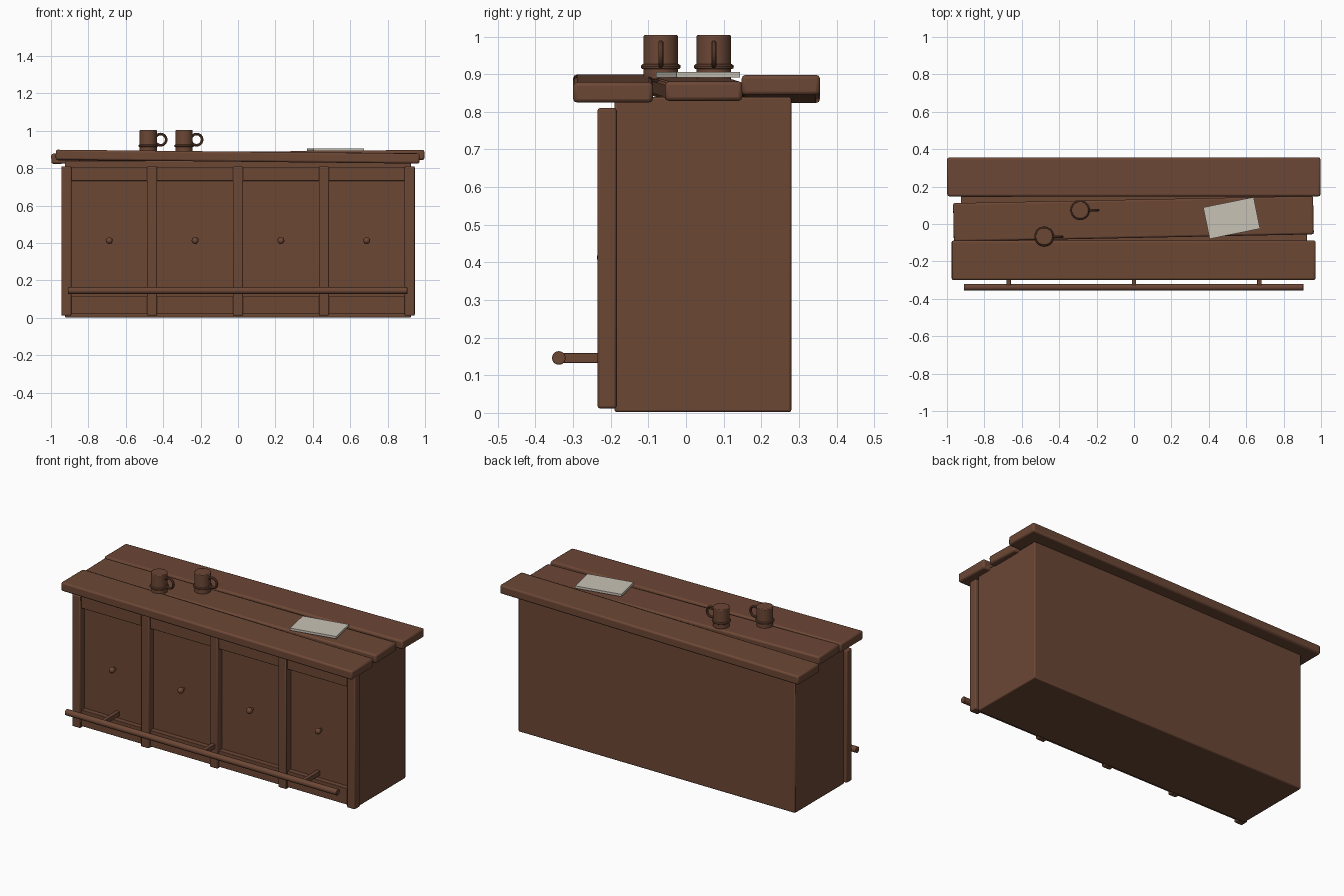
import bpy
from math import radians, pi

default = bpy.data.objects.get("Cube")
if default:
    bpy.data.objects.remove(default, do_unlink=True)


def material(name, rgb):
    m = bpy.data.materials.new(name)
    m.use_nodes = True
    m.diffuse_color = (*rgb, 1)
    m.node_tree.nodes["Principled BSDF"].inputs["Base Color"].default_value = (*rgb, 1)
    return m


wood = material("brown wood", (0.15, 0.063, 0.036))
paper = material("pale paper", (0.58, 0.54, 0.46))


def finish(name, mat, bevel=0.0):
    ob = bpy.context.object
    ob.name = name
    ob.data.materials.append(mat)
    if bevel:
        mod = ob.modifiers.new("Soft edges", "BEVEL")
        mod.width = bevel
        mod.segments = 2
    bpy.ops.object.shade_smooth_by_angle(angle=radians(35))
    return ob


def box(name, center, size, mat=wood, bevel=0.006, rot=(0, 0, 0)):
    bpy.ops.mesh.primitive_cube_add(size=1, location=center, rotation=[radians(a) for a in rot])
    bpy.context.object.scale = size
    bpy.ops.object.transform_apply(location=False, rotation=False, scale=True)
    return finish(name, mat, bevel)


def rod(name, center, radius, length, rot=(0, 0, 0), bevel=0.002, sides=32):
    bpy.ops.mesh.primitive_cylinder_add(vertices=sides, radius=radius, depth=length,
                                        location=center, rotation=rot)
    return finish(name, wood, bevel)


# Cabinet body
box("cabinet_body", (0, 0.045, 0.421), (1.85, 0.47, 0.838))

# Front frame: posts, rails and thin stiles around recessed panels
for i in range(5):
    box(f"front_post_{i}", ((i - 2) * 0.459, -0.21, 0.411), (0.054, 0.05, 0.798))
box("top_rail", (0, -0.203, 0.77), (1.83, 0.034, 0.076), bevel=0.003)
box("bottom_rail", (0, -0.203, 0.069), (1.83, 0.034, 0.098), bevel=0.003)

# Panel knobs
for i in range(4):
    bpy.ops.mesh.primitive_uv_sphere_add(segments=20, ring_count=12, radius=0.018,
                                         location=((i - 1.5) * 0.459, -0.219, 0.413))
    finish(f"panel_knob_{i}", wood)
    rod(f"knob_stem_{i}", ((i - 1.5) * 0.459, -0.2, 0.413), 0.008, 0.03, (pi / 2, 0, 0))

# Foot rail on three brackets
rod("foot_rail", (-0.002, -0.338, 0.146), 0.018, 1.815, (0, pi / 2, 0))
for i in (-1, 0, 1):
    box(f"foot_rail_bracket_{i + 1}", (i * 0.67, -0.26, 0.146), (0.024, 0.15, 0.027), bevel=0.002)

# Uneven countertop planks
box("front_plank", (-0.002, -0.194, 0.862), (1.945, 0.212, 0.054), bevel=0.01, rot=(0, 0.6, 0))
box("middle_plank", (-0.003, 0.028, 0.861), (1.925, 0.205, 0.052), bevel=0.01, rot=(0, 0.35, 1.15))
box("back_plank", (-0.001, 0.252, 0.861), (1.995, 0.208, 0.054), bevel=0.01, rot=(0, -0.6, 0))

# Sheet of paper
box("paper_sheet", (0.522, 0.032, 0.899), (0.275, 0.172, 0.014), paper, 0, (0, 0, 11.5))

# Two mugs with base ring and loop handle
for i, (x, y) in enumerate(((-0.48, -0.067), (-0.288, 0.074))):
    rod(f"mug_body_{i}", (x, y, 0.945), 0.046, 0.118, bevel=0.004)
    bpy.ops.mesh.primitive_torus_add(location=(x, y, 0.92), major_radius=0.046, minor_radius=0.007,
                                     major_segments=32, minor_segments=10)
    finish(f"mug_ring_{i}", wood)
    bpy.ops.mesh.primitive_torus_add(location=(x + 0.066, y, 0.953), rotation=(pi / 2, 0, 0),
                                     major_radius=0.03, minor_radius=0.007,
                                     major_segments=28, minor_segments=10)
    finish(f"mug_handle_{i}", wood)
